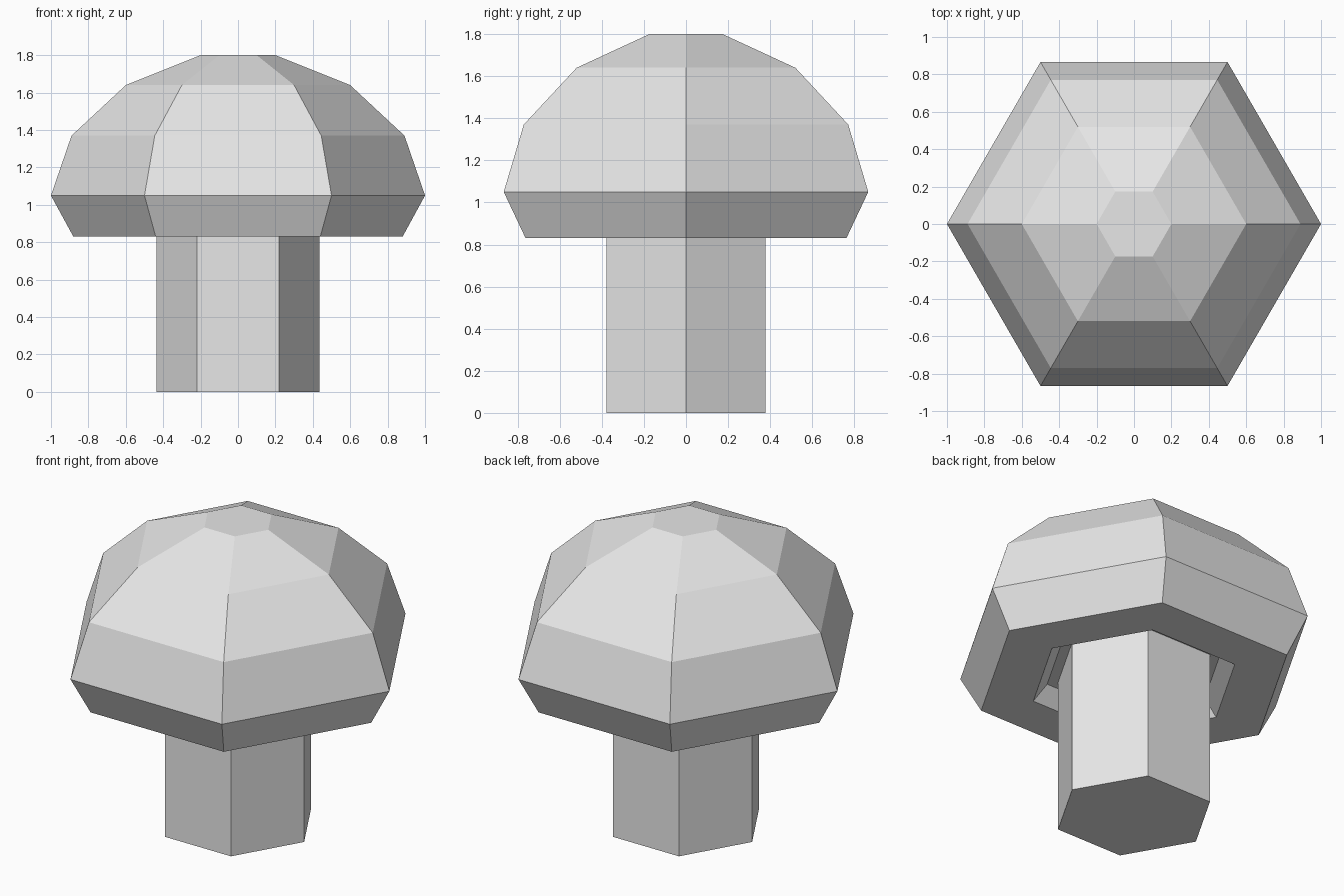
import bpy, bmesh
from math import cos, sin, tau

cube = bpy.data.objects.get("Cube")
if cube:
    bpy.data.objects.remove(cube, do_unlink=True)

SIDES = 6

pale_grey = bpy.data.materials.new("pale_grey")
pale_grey.use_nodes = True
colour = (0.8, 0.8, 0.8, 1)
pale_grey.diffuse_color = colour
pale_grey.node_tree.nodes["Principled BSDF"].inputs["Base Color"].default_value = colour


def hex_solid(name, profile):
    """Closed six-sided solid from (radius, height) rings, listed from first to last end."""
    bm = bmesh.new()
    rings = [[bm.verts.new((r * cos(tau * i / SIDES), r * sin(tau * i / SIDES), z))
              for i in range(SIDES)] for r, z in profile]
    for a, b in zip(rings, rings[1:]):
        for i in range(SIDES):
            j = (i + 1) % SIDES
            bm.faces.new((a[i], a[j], b[j], b[i]))
    bm.faces.new(rings[0])
    bm.faces.new(rings[-1])
    bmesh.ops.recalc_face_normals(bm, faces=bm.faces)
    mesh = bpy.data.meshes.new(name)
    bm.to_mesh(mesh)
    bm.free()
    mesh.materials.append(pale_grey)
    obj = bpy.data.objects.new(name, mesh)
    bpy.context.collection.objects.link(obj)
    return obj


# Cap: recessed underside, flared rim, stepped dome
hex_solid("mushroom_cap", [(0.5, 0.92), (0.58, 0.83), (0.88, 0.83), (1.0, 1.05),
                           (0.89, 1.37), (0.6, 1.64), (0.2, 1.8)])

# Stem: straight prism reaching into the cap
hex_solid("mushroom_stem", [(0.437, 0), (0.437, 0.95)])
